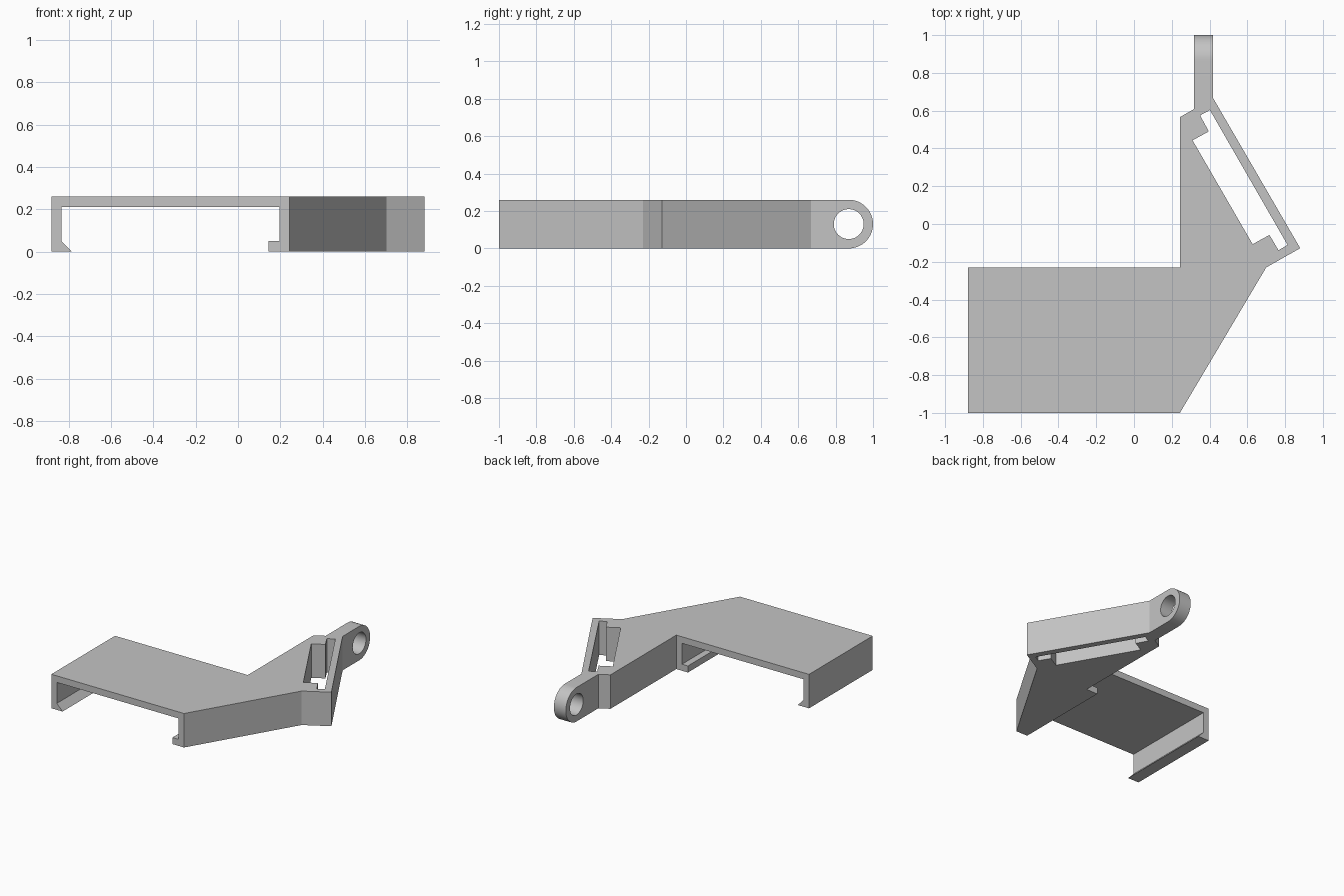
import bpy, bmesh, math
from mathutils import Vector

cube = bpy.data.objects.get("Cube")
if cube:
    bpy.data.objects.remove(cube, do_unlink=True)

grey = bpy.data.materials.new("plain_grey")
grey.use_nodes = True
colour = (0.55, 0.55, 0.55, 1)
grey.diffuse_color = colour
grey.node_tree.nodes["Principled BSDF"].inputs["Base Color"].default_value = colour

H = 0.26  # overall height


def extrude(name, loops, place, depth):
    """Fill a profile (outer loop, then holes) and push it along depth."""
    bm = bmesh.new()
    for loop in loops:
        vs = [bm.verts.new(place(u, v)) for u, v in loop]
        for i, v in enumerate(vs):
            bm.edges.new((v, vs[(i + 1) % len(vs)]))
    bmesh.ops.triangle_fill(bm, edges=bm.edges[:], use_beauty=True)
    res = bmesh.ops.extrude_face_region(bm, geom=bm.faces[:], use_keep_orig=True)
    moved = [g for g in res["geom"] if isinstance(g, bmesh.types.BMVert)]
    bmesh.ops.translate(bm, verts=moved, vec=Vector(depth))
    bmesh.ops.recalc_face_normals(bm, faces=bm.faces[:])
    mesh = bpy.data.meshes.new(name)
    bm.to_mesh(mesh)
    bm.free()
    mesh.materials.append(grey)
    obj = bpy.data.objects.new(name, mesh)
    bpy.context.collection.objects.link(obj)
    return obj


def arc(cy, cz, r, start, end, n):
    angles = [start + (end - start) * i / n for i in range(n + 1)]
    return [(cy + r * math.cos(a), cz + r * math.sin(a)) for a in angles]


# Clip channel: top plate, hooked left wall, lipped right wall
channel = [(-0.88, 0), (-0.785, 0), (-0.833, 0.05), (-0.833, 0.21),
           (0.195, 0.21), (0.195, 0.05), (0.145, 0.05), (0.145, 0),
           (0.243, 0), (0.243, H), (-0.88, H)]
extrude("clip_channel", [channel], lambda x, z: (x, -1, z), (0, 0.77, 0))

# Solid wedge with a notched slot behind the slanted bar
outline = [(0.243, -1), (0.70, -0.23), (0.88, -0.128), (0.418, 0.668),
           (0.418, 0.75), (0.317, 0.75), (0.317, 0.608), (0.243, 0.566)]
slot = [(0.402, 0.603), (0.35, 0.575), (0.396, 0.49), (0.31, 0.443),
        (0.628, -0.107), (0.717, -0.058), (0.765, -0.139), (0.813, -0.111)]
extrude("wedge_body", [outline, slot], lambda x, y: (x, y, 0), (0, 0, H))

# Rounded eyelet at the end of the arm
eye_y, mid = 1 - H / 2, H / 2
outer = [(0.75, H), (0.75, 0)] + arc(eye_y, mid, mid, -math.pi / 2, math.pi / 2, 32)
hole = arc(eye_y, mid, 0.08, 0, 2 * math.pi, 48)[:-1]
eyelet = extrude("arm_eyelet", [outer, hole], lambda y, z: (0.317, y, z), (0.101, 0, 0))
bpy.ops.object.select_all(action="DESELECT")
bpy.context.view_layer.objects.active = eyelet
eyelet.select_set(True)
bpy.ops.object.shade_smooth_by_angle(angle=math.radians(30))
